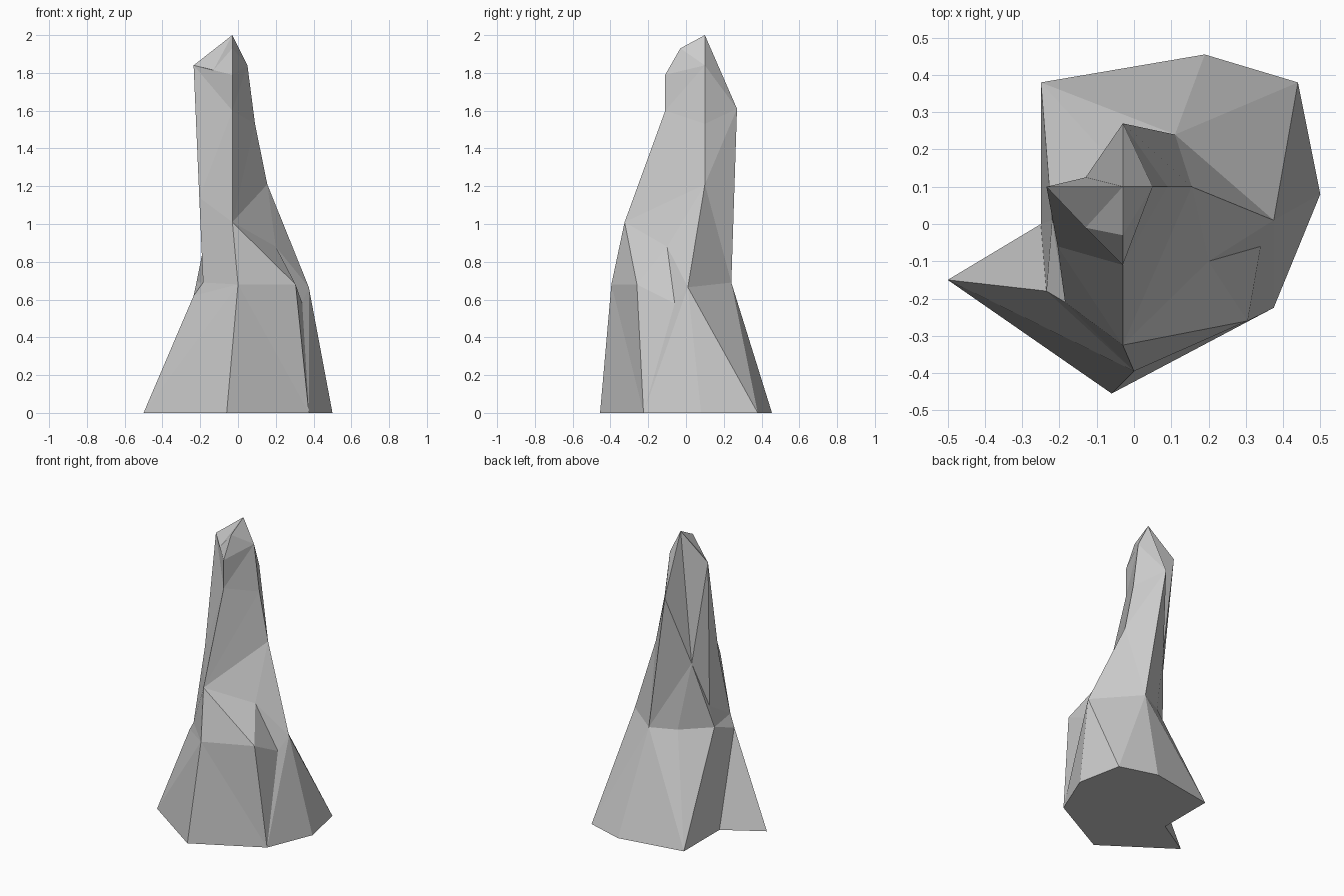
import bpy, bmesh

if "Cube" in bpy.data.objects:
    bpy.data.objects.remove(bpy.data.objects["Cube"])

# Shared points where ridges meet
tip = (-.03, .10, 2.0)
shoulder_left = (-.235, .10, 1.84)
shoulder_back = (-.03, .27, 1.61)
brow = (-.13, -.01, 1.815)
crack_top = (.20, -.10, .88)
foot_front_right = (.375, -.225, 0)
heel_back = (.11, .24, .69)

# Ridge lines of the rock, each running from the ground up, counter-clockwise from the front
front = [(-.06, -.455, 0), (0, -.395, .68), (-.03, -.325, 1.01), (-.03, -.11, 1.6),
         (-.03, -.11, 1.79), (-.03, -.03, 1.93), tip]
right = [(.50, .08, 0), (.375, .01, .665), (.155, .10, 1.21), (.09, .10, 1.53),
         (.05, .10, 1.84), tip]
crack_front = [foot_front_right, (.305, -.26, .68), crack_top] + right[2:]
crack_back = [foot_front_right, (.34, -.06, .58), crack_top]
back_right = [(.44, .38, 0), heel_back, shoulder_back, tip]
back = [(.19, .455, 0), heel_back, shoulder_back, tip]
back_left = [(-.25, .38, 0), (-.05, .16, .685), (-.13, .125, 1.14), tip]
left = [(-.25, 0, 0), (-.22, .01, .69), (-.19, .02, .83), shoulder_left, tip]
spur = [(-.50, -.15, 0), (-.235, -.18, .62), (-.185, -.21, .69), (-.205, -.06, 1.14),
        shoulder_left, brow, tip]

bm = bmesh.new()
verts = {}


def vert(p):
    if p not in verts:
        verts[p] = bm.verts.new(p)
    return verts[p]


def stitch(a, b, steps):
    """Fill between two ridges; each step climbs the left (L) or right (R) one."""
    i = j = 0
    for s in steps:
        tri = [a[i], b[j]]
        if s == "L":
            i += 1
            tri.append(a[i])
        else:
            j += 1
            tri.append(b[j])
        if len(set(tri)) == 3:
            bm.faces.new([vert(p) for p in tri])


# Rock faces between neighbouring ridges
stitch(front, crack_front, "LRLRRRLRLLR")
stitch(crack_front, crack_back, "RLL")
stitch(crack_back, right, "RLLR")
stitch(right, back_right, "LRLRLLL")
stitch(back_right, back, "L")
stitch(back, back_left, "LRRLL")
stitch(back_left, left, "RLLRRR")
stitch(left, spur, "RLRLRR")
stitch(spur, front, "RLLRLRLRLRL")
stitch([shoulder_left, tip], [brow], "L")

# Flat underside
ridges = [front, crack_front, right, back_right, back, back_left, left, spur]
bm.faces.new([vert(r[0]) for r in reversed(ridges)])
bmesh.ops.recalc_face_normals(bm, faces=bm.faces)

mesh = bpy.data.meshes.new("rock_spire")
bm.to_mesh(mesh)
bm.free()
rock = bpy.data.objects.new("rock_spire", mesh)
bpy.context.collection.objects.link(rock)
